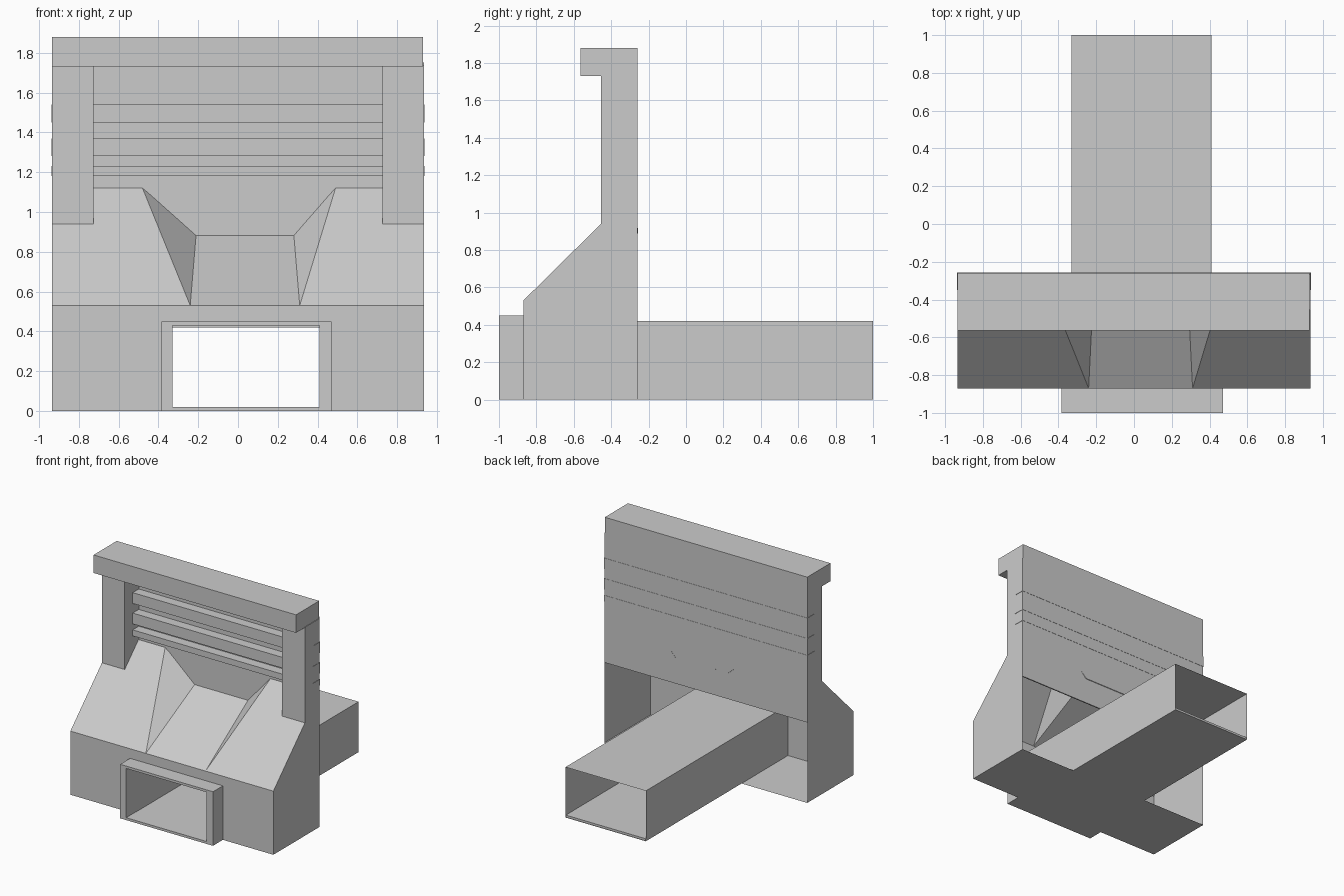
import bpy, bmesh

if "Cube" in bpy.data.objects:
    bpy.data.objects.remove(bpy.data.objects["Cube"])

BACK = -0.26          # rear plane of the main block
HALF = 0.935          # half width of the main block
TX0, TX1 = -0.33, 0.41  # tunnel sides


def sheet(name, faces):
    """Object from a list of polygons, merged where corners meet."""
    bm = bmesh.new()
    for pts in faces:
        bm.faces.new([bm.verts.new(p) for p in pts])
    bmesh.ops.remove_doubles(bm, verts=bm.verts, dist=0.0005)
    bmesh.ops.recalc_face_normals(bm, faces=bm.faces)
    me = bpy.data.meshes.new(name)
    bm.to_mesh(me)
    bm.free()
    ob = bpy.data.objects.new(name, me)
    bpy.context.collection.objects.link(ob)
    return ob


def box(name, x, y, z):
    bpy.ops.mesh.primitive_cube_add(
        size=1, location=[(a + b) / 2 for a, b in (x, y, z)])
    ob = bpy.context.object
    ob.name = name
    ob.scale = [b - a for a, b in (x, y, z)]
    bpy.ops.object.transform_apply(location=False, rotation=False, scale=True)
    return ob


def on_slope(x, z):
    """Point on the slanted front at height z."""
    return (x, -0.87 + (z - 0.53) * 0.415 / 0.41, z)


# Hollow lower block, open at the rear
F = -0.87
faces = [
    [(-HALF, F, 0), (TX0, F, 0), (TX0, F, 0.42), (TX0, F, 0.53), (-HALF, F, 0.53)],
    [(TX1, F, 0), (HALF, F, 0), (HALF, F, 0.53), (TX1, F, 0.53), (TX1, F, 0.42)],
    [(TX0, F, 0.42), (TX1, F, 0.42), (TX1, F, 0.53), (TX0, F, 0.53)],
    [(-HALF, F, 0), (HALF, F, 0), (HALF, BACK, 0), (-HALF, BACK, 0)],
]
for s in (-1, 1):
    x = s * HALF
    faces.append([(x, F, 0), (x, BACK, 0), (x, BACK, 0.94),
                  (x, -0.455, 0.94), (x, F, 0.53)])
sheet("lower_block", faces)

# Slanted front on each side of the channel, with the sunken channel between
low, high = (-0.24, 0.31), (-0.48, 0.49)
inner = [(-0.21, -0.256, 0.89), (0.28, -0.256, 0.89)]
faces = [[on_slope(low[0], 0.53), on_slope(low[1], 0.53), inner[1], inner[0]]]
for i, s in enumerate((-1, 1)):
    faces.append([on_slope(s * HALF, 0.53), on_slope(low[i], 0.53),
                  on_slope(high[i], 1.12), on_slope(s * 0.725, 1.12),
                  on_slope(s * 0.725, 0.94), on_slope(s * HALF, 0.94)])
    faces.append([on_slope(low[i], 0.53), on_slope(high[i], 1.12), inner[i]])
sheet("slanted_front", faces)

# Upper wall, pillars and cap
box("back_wall", (-HALF, HALF), (-0.27, BACK), (0.67, 1.75))
for s, side in ((-1, "left"), (1, "right")):
    box(side + "_pillar", sorted((s * 0.725, s * HALF)), (-0.455, BACK), (0.94, 1.735))
box("top_cap", (-HALF, 0.93), (-0.565, BACK), (1.73, 1.88))

# Louvre slats, running slightly past the sides
for z0, z1 in ((1.18, 1.23), (1.28, 1.37), (1.45, 1.54)):
    box("louvre_slat", (-0.938, 0.938), (-0.35, -0.258), (z0, z1))

# Tunnel: open-ended thin tube with a raised floor
ring = [(TX0, 0), (TX1, 0), (TX1, 0.42), (TX0, 0.42)]
sheet("tunnel", [[(a[0], F, a[1]), (b[0], F, b[1]), (b[0], 1, b[1]), (a[0], 1, a[1])]
                 for a, b in zip(ring, ring[1:] + ring[:1])])
box("tunnel_floor", (TX0 + 0.002, TX1 - 0.002), (-0.99, 0.998), (0.002, 0.02))

# Entrance frame around the tunnel mouth
outer = [(-0.385, 0), (0.47, 0), (0.47, 0.45), (-0.385, 0.45)]
hole = [(TX0, 0.02), (TX1, 0.02), (TX1, 0.43), (TX0, 0.43)]
faces = []
for i in range(4):
    a, b, c, d = outer[i], outer[i - 3], hole[i - 3], hole[i]
    for y in (-1, F):
        faces.append([(p[0], y, p[1]) for p in (a, b, c, d)])
    for p, q in ((a, b), (c, d)):
        faces.append([(p[0], -1, p[1]), (q[0], -1, q[1]),
                      (q[0], F, q[1]), (p[0], F, p[1])])
sheet("entrance_frame", faces)
